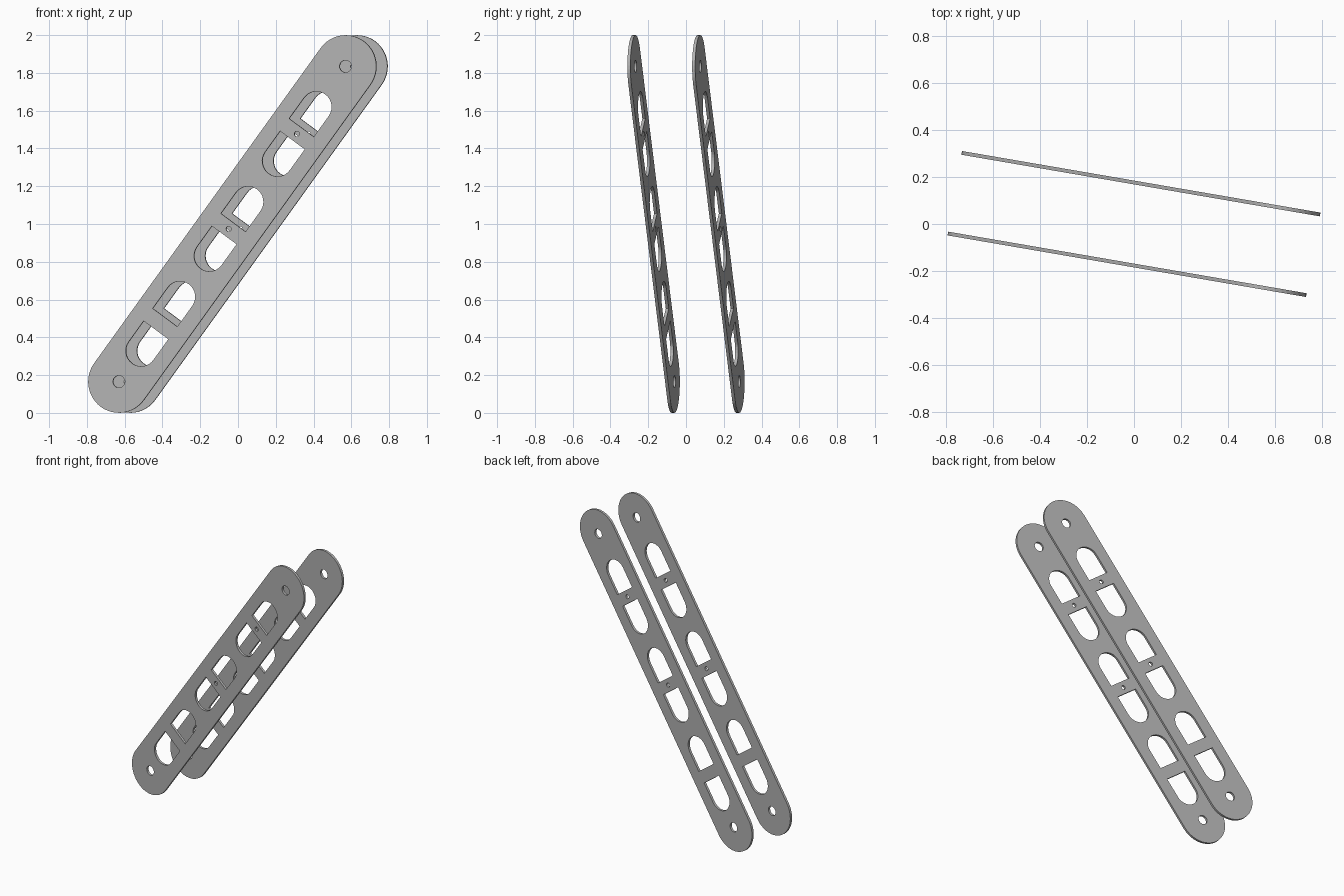
import bpy, bmesh
from math import sin, cos, pi, radians
from mathutils import Matrix, Vector

cube = bpy.data.objects.get("Cube")
if cube:
    bpy.data.objects.remove(cube, do_unlink=True)

TILT, YAW = radians(53.9), radians(9.75)   # slope of the plates, turn about z
REACH, RADIUS, THICK = 1.033, 0.165, 0.016
PAIRS = (-0.654, -0.032, 0.590)            # slot pair centres along the plate
SLOT_R, SLOT_NEAR, SLOT_FAR = 0.082, 0.041, 0.177

grey = bpy.data.materials.new("plain grey")
grey.use_nodes = True
colour = (0.45, 0.45, 0.45, 1)
grey.diffuse_color = colour
grey.node_tree.nodes["Principled BSDF"].inputs["Base Color"].default_value = colour


def arc(cx, r, start, sweep, n):
    return [(cx + r * cos(start + sweep * i / n), r * sin(start + sweep * i / n))
            for i in range(n + 1)]


def circle(cx, r, n):
    return arc(cx, r, 0, 2 * pi, n)[:-1]


def slot(centre, side):
    # D shape with its flat end toward the pair centre
    d = [(SLOT_NEAR, -SLOT_R)] + arc(SLOT_FAR, SLOT_R, -pi / 2, pi, 16) + [(SLOT_NEAR, SLOT_R)]
    return [(centre + side * x, y) for x, y in d]


# Flat outline followed by all the openings
loops = [arc(REACH, RADIUS, -pi / 2, pi, 24) + arc(-REACH, RADIUS, pi / 2, pi, 24)]
loops += [circle(s * REACH, 0.032, 24) for s in (-1, 1)]
loops += [slot(c, s) for c in PAIRS for s in (-1, 1)]
loops += [circle(c, 0.014, 16) for c in PAIRS[1:]]

# Plate axes: along the slope, across it, and the face normal
level, up = Vector((cos(YAW), -sin(YAW), 0)), Vector((0, 0, 1))
along = level * cos(TILT) + up * sin(TILT)
across = up * cos(TILT) - level * sin(TILT)
normal = along.cross(across)
turn = Matrix((along, across, normal)).transposed().to_4x4()


def plate(name, offset):
    curve = bpy.data.curves.new(name + "_outline", "CURVE")
    curve.dimensions, curve.fill_mode = "2D", "BOTH"
    curve.extrude = THICK / 2
    for pts in loops:
        spline = curve.splines.new("POLY")
        spline.points.add(len(pts) - 1)
        for p, (x, y) in zip(spline.points, pts):
            p.co = (x, y, 0, 1)
        spline.use_cyclic_u = True
    helper = bpy.data.objects.new(name + "_outline", curve)
    bpy.context.scene.collection.objects.link(helper)
    graph = bpy.context.evaluated_depsgraph_get()
    mesh = bpy.data.meshes.new_from_object(helper.evaluated_get(graph))
    bpy.data.objects.remove(helper, do_unlink=True)

    bm = bmesh.new()
    bm.from_mesh(mesh)
    bmesh.ops.remove_doubles(bm, verts=bm.verts, dist=0.0001)
    bmesh.ops.recalc_face_normals(bm, faces=bm.faces)
    bm.to_mesh(mesh)
    bm.free()
    mesh.transform(Matrix.Translation(normal * offset + up) @ turn)
    mesh.materials.clear()
    mesh.materials.append(grey)
    for f in mesh.polygons:
        f.material_index = 0
        f.use_smooth = False
    obj = bpy.data.objects.new(name, mesh)
    bpy.context.scene.collection.objects.link(obj)


# Two parallel side plates
plate("front_plate", 0.174)
plate("back_plate", -0.174)
